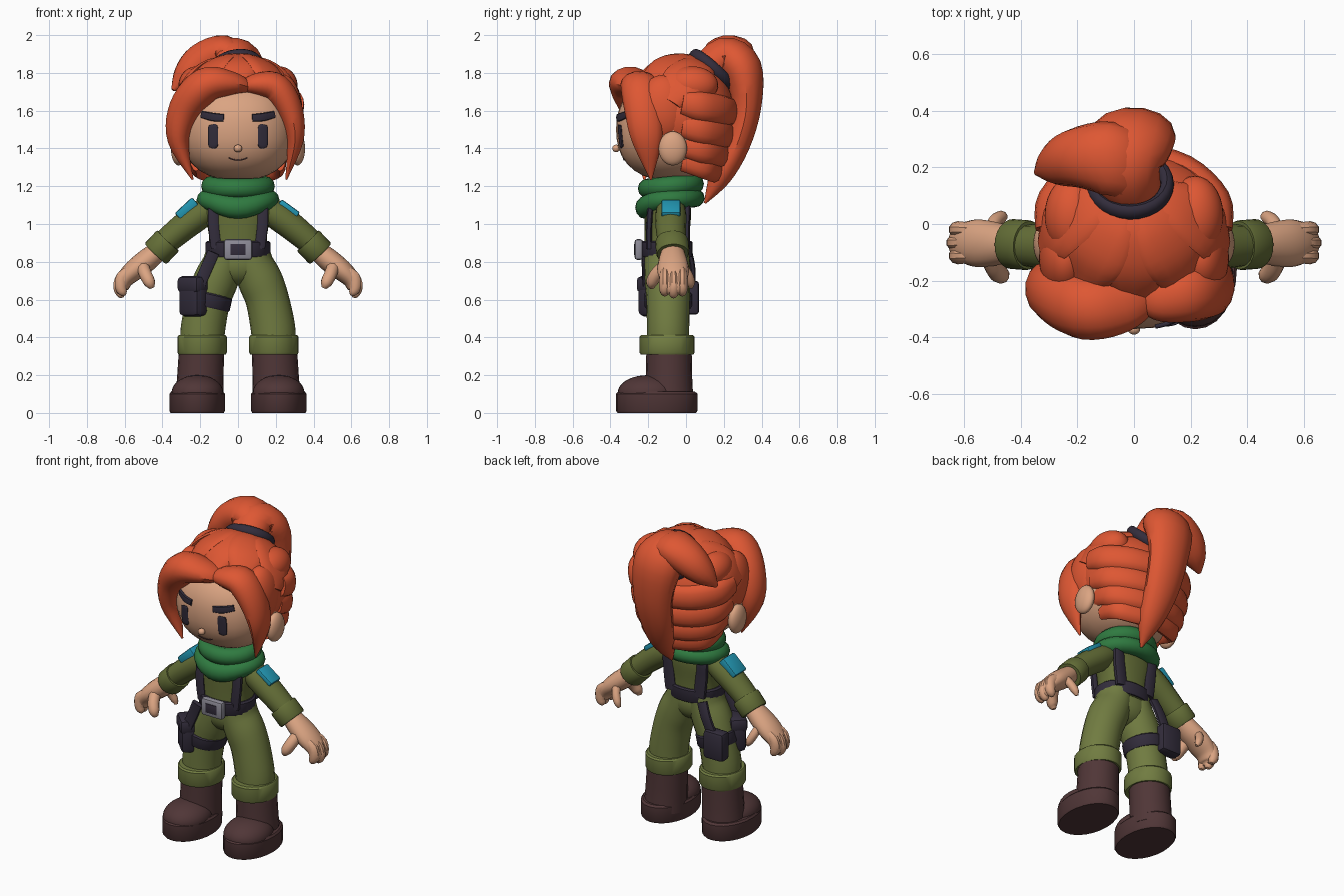
import bpy, bmesh, math
from mathutils import Vector, Matrix

cube = bpy.data.objects.get("Cube")
if cube:
    bpy.data.objects.remove(cube)


def mat(name, code):
    def lin(i):
        c = int(code[i:i + 2], 16) / 255
        return c / 12.92 if c < 0.04 else ((c + 0.055) / 1.055) ** 2.4
    m = bpy.data.materials.new(name)
    col = (lin(0), lin(2), lin(4), 1)
    m.diffuse_color = col
    m.use_nodes = True
    bsdf = m.node_tree.nodes["Principled BSDF"]
    bsdf.inputs["Base Color"].default_value = col
    bsdf.inputs["Roughness"].default_value = 0.8
    return m


SKIN = mat("skin", "DBA482")
HAIR = mat("orange hair", "DE5733")
PANTS = mat("olive trousers", "717C41")
JACKET = mat("dark olive jacket", "646E37")
DARK = mat("dark navy", "332D3C")
BOOT = mat("brown leather", "503637")
SCARF = mat("green scarf", "2F7A40")
TEAL = mat("teal patch", "2398B4")
STEEL = mat("grey metal", "8E8C98")


def finish(name, bm, m, mirror=False):
    bmesh.ops.recalc_face_normals(bm, faces=bm.faces)
    me = bpy.data.meshes.new(name)
    bm.to_mesh(me)
    bm.free()
    for p in me.polygons:
        p.use_smooth = True
    me.set_sharp_from_angle(angle=math.radians(38))
    me.materials.append(m)
    ob = bpy.data.objects.new(name, me)
    bpy.context.scene.collection.objects.link(ob)
    if mirror:
        ob.modifiers.new("Mirror", 'MIRROR')
    return ob


def blob(name, c, r, m, p=2, mirror=False):
    """Rounded superellipsoid."""
    bm = bmesh.new()
    bmesh.ops.create_uvsphere(bm, u_segments=28, v_segments=18, radius=1)
    for v in bm.verts:
        v.co /= sum(abs(k) ** p for k in v.co) ** (1 / p)
        v.co = Vector(c) + Vector([k * s for k, s in zip(v.co, r)])
    return finish(name, bm, m, mirror)


def box(name, c, size, m, axis='Z', turn=0, bevel=0.015):
    bm = bmesh.new()
    bmesh.ops.create_cube(bm, size=1)
    bmesh.ops.scale(bm, vec=size, verts=bm.verts)
    bmesh.ops.bevel(bm, geom=bm.edges[:], offset=bevel, segments=2, affect='EDGES', profile=0.5)
    bm.transform(Matrix.Translation(c) @ Matrix.Rotation(math.radians(turn), 4, axis))
    return finish(name, bm, m)


def spline(pts, steps):
    out = []
    for i in range(len(pts) - 1):
        p0, p1, p2, p3 = pts[max(i - 1, 0)], pts[i], pts[i + 1], pts[min(i + 2, len(pts) - 1)]
        for s in range(steps):
            t = s / steps
            out.append([0.5 * (2 * b + (c - a) * t + (2 * a - 5 * b + 4 * c - d) * t * t
                               + (3 * b - a - 3 * c + d) * t ** 3)
                        for a, b, c, d in zip(p0, p1, p2, p3)])
    return out + [list(pts[-1])]


def sweep(name, pts, m, hint=(1, 0, 0), sides=16, steps=4, p=2, closed=False, mirror=False):
    """Tube through (x, y, z, a, b): a is the half size along hint, b across it."""
    pts = pts if closed or steps == 1 else spline(pts, steps)
    bm, rings, n = bmesh.new(), [], len(pts)
    for i, (x, y, z, a, b) in enumerate(pts):
        nxt = pts[(i + 1) % n] if closed else pts[min(i + 1, n - 1)]
        prv = pts[i - 1] if closed else pts[max(i - 1, 0)]
        t = (Vector(nxt[:3]) - Vector(prv[:3])).normalized()
        pos = Vector((x, y, z))
        h = hint(pos) if callable(hint) else Vector(hint)
        u = (h - t * h.dot(t)).normalized()
        w = t.cross(u)
        ring = []
        for k in range(sides):
            c, s = math.cos(math.tau * k / sides), math.sin(math.tau * k / sides)
            f = (abs(c) ** p + abs(s) ** p) ** (-1 / p)
            ring.append(bm.verts.new(pos + u * max(a, .002) * c * f + w * max(b, .002) * s * f))
        rings.append(ring)
    for i in range(n if closed else n - 1):
        r, q = rings[i], rings[(i + 1) % n]
        for k in range(sides):
            j = (k + 1) % sides
            bm.faces.new((r[k], r[j], q[j], q[k]))
    if not closed:
        bm.faces.new(rings[0])
        bm.faces.new(rings[-1])
    return finish(name, bm, m, mirror)


def cuff(name, start, end, a, b, m, hint=(1, 0, 0), p=2.05, mirror=False):
    """Short tube with softened rims."""
    s, e = Vector(start), Vector(end)
    pts = [(*s.lerp(e, t), a * k, b * k) for t, k in ((0, .96), (.1, 1), (.9, 1), (1, .94))]
    return sweep(name, pts, m, hint, 24, 1, p, mirror=mirror)


def hoop(name, centre, u, v, m, hint, a, b, dip=0):
    """Closed ring; dip lowers its front in a soft point."""
    pts = []
    for k in range(28):
        t = math.tau * k / 28
        q = Vector(centre) + Vector(u) * math.cos(t) + Vector(v) * math.sin(t)
        f = max(0, -math.sin(t)) ** 3
        pts.append((q.x, q.y, q.z - dip * f, a + dip * f * .3, b))
    return sweep(name, pts, m, hint, 12, closed=True)


# Head and face
HC, HR, HP = (0, -.08, 1.5), (.305, .29, .27), 2.3


def face(x, z, a, b):
    d = 1 - abs(x / HR[0]) ** HP - abs((z - HC[2]) / HR[2]) ** HP
    return (x, HC[1] - HR[1] * d ** (1 / HP), z, a, b)


blob("head", HC, HR, SKIN, HP)
blob("nose", (0, -.37, 1.4), (.022, .02, .02), SKIN)
blob("ears", (.315, -.07, 1.4), (.04, .075, .09), SKIN, mirror=True)
sweep("eyes", [face(.132, z, a, .008) for z, a in ((1.405, .014), (1.42, .027), (1.51, .027), (1.525, .014))],
      DARK, (1, .2, 0), steps=3, p=3, mirror=True)
sweep("eyebrows", [face(x, z, a, .009) for x, z, a in ((.075, 1.562, .019), (.13, 1.566, .022), (.192, 1.58, .018))],
      DARK, (0, 0, 1), p=4, mirror=True)
sweep("mouth", [face(x, 1.338 + x * x * 5, .003, .003) for x in (-.05, -.03, 0, .03, .05)], BOOT, (0, 0, 1), 6)
sweep("neck", [(0, -.08, 1.12, .075, .075), (0, -.08, 1.3, .075, .075)], SKIN, steps=1)

# Hair cap with locks gathered to the tie
CC, CR = Vector((0, -.02, 1.59)), (.325, .275, .285)
blob("hair_cap", CC, CR, HAIR, 2.1)
blob("nape_hair", (0, .05, 1.42), (.26, .17, .16), HAIR)
blob("temple_hair", (.24, -.12, 1.61), (.095, .14, .18), HAIR, mirror=True)
blob("crown_puffs", (.215, .03, 1.735), (.1, .14, .1), HAIR, mirror=True)
tie_dir = Vector((0, .47, .8)).normalized()
for i, az in enumerate((-90, -52, -128, -15, -165)):
    t = math.radians(az)
    el = math.radians(33 if i < 3 else 12)
    d0 = Vector((math.cos(t) * math.cos(el), math.sin(t) * math.cos(el), math.sin(el)))
    pts = []
    for f, w in ((0, .07), (.3, .115), (.65, .1), (1, .04)):
        d = d0.slerp(tie_dir, f)
        q = CC + Vector([k * r for k, r in zip(d, CR)])
        pts.append((*q, .028, w))
    sweep(f"top_lock_{i + 1}", pts, HAIR, lambda q: q - CC, 12)
for i, (z, k) in enumerate(((1.62, 1.06), (1.5, .98), (1.4, .88), (1.32, .74))):
    sweep(f"back_lock_{i + 1}", [(.3 * k, -.02, z + .02, .06, .03), (.28 * k, .09, z, .078, .043),
                                 (.17 * k, .19 * k, z - .02, .078, .043), (0, .24 * k, z - .03, .07, .04)],
          HAIR, (0, 0, 1), 12, mirror=True)

# Fringe
sweep("right_fringe", [(.06, -.24, 1.725, .06, .03), (-.04, -.28, 1.745, .1, .065), (-.17, -.295, 1.735, .113, .095),
                       (-.28, -.245, 1.61, .105, .088), (-.315, -.22, 1.44, .08, .058), (-.24, -.22, 1.235, .005, .005)],
      HAIR, (0, 1, 0), 14, 5)
sweep("left_fringe", [(.03, -.24, 1.725, .06, .03), (.1, -.26, 1.74, .085, .06), (.2, -.24, 1.72, .105, .08),
                      (.275, -.225, 1.6, .1, .07), (.302, -.205, 1.44, .08, .045), (.255, -.185, 1.235, .005, .005)],
      HAIR, (0, 1, 0), 14, 5)

# Ponytail
hoop("hair_tie", (-.015, .14, 1.81), (.132, 0, .02), (0, .098, -.086), DARK, (0, .66, .75), .032, .024)
sweep("ponytail", [(0, .1, 1.79, .1, .1), (-.03, .2, 1.89, .125, .1), (-.01, .295, 1.82, .155, .11),
                   (.01, .32, 1.62, .13, .08), (.02, .27, 1.42, .11, .07), (.03, .18, 1.25, .075, .06),
                   (.03, .1, 1.11, .006, .006)], HAIR, sides=14)
sweep("ponytail_side_lock", [(.03, .15, 1.85, .09, .06), (-.07, .225, 1.91, .13, .09), (-.19, .235, 1.86, .11, .1),
                             (-.28, .21, 1.78, .075, .07), (-.345, .18, 1.71, .01, .01)],
      HAIR, (0, 1, 0), 14)

# Torso, scarf and straps
sweep("jacket", [(0, -.1, .82, .155, .12), (0, -.1, .95, .155, .12), (0, -.095, 1.07, .18, .122),
                 (0, -.09, 1.14, .155, .105), (0, -.08, 1.19, .09, .08)], JACKET, sides=24, p=2.4)
hoop("scarf_upper", (0, -.08, 1.2), (.145, 0, 0), (0, .125, .012), SCARF, (0, 0, 1), .052, .05)
hoop("scarf_lower", (0, -.085, 1.13), (.165, 0, 0), (0, .13, .008), SCARF, (0, 0, 1), .05, .054, .035)
sweep("shoulder_straps", [(.115, -.195, .87, .028, .016), (.13, -.195, 1.0, .028, .016), (.13, -.175, 1.12, .028, .016),
                          (.125, -.08, 1.17, .03, .016), (.125, 0, 1.12, .032, .016), (.115, .005, 1.0, .037, .016),
                          (.1, .005, .87, .037, .016)], DARK, sides=12, p=5, mirror=True)
cuff("belt", (0, -.105, .825), (0, -.105, .91), .172, .14, DARK, p=2.15)
box("buckle", (0, -.25, .865), (.15, .045, .11), STEEL)
box("buckle_centre", (0, -.272, .865), (.08, .009, .058), DARK, bevel=.003)

# Arms and hands
sweep("sleeves", [(.12, -.08, 1.1, .07, .06), (.2, -.08, 1.05, .082, .075), (.3, -.08, .975, .08, .073),
                  (.4, -.075, .89, .072, .066)], JACKET, (0, 1, 0), mirror=True)
cuff("sleeve_cuffs", (.37, -.075, .912), (.437, -.07, .842), .088, .08, JACKET, (0, 1, 0), mirror=True)
box("left_shoulder_patch", (.27, -.08, 1.082), (.12, .1, .035), TEAL, 'Y', 36, .01)
box("right_shoulder_patch", (-.272, -.085, 1.08), (.125, .115, .052), TEAL, 'Y', -43, .01)
sweep("palms", [(.41, -.07, .87, .055, .05), (.48, -.07, .81, .075, .06), (.55, -.068, .755, .084, .056),
                (.6, -.066, .705, .073, .046), (.618, -.066, .655, .062, .036), (.612, -.066, .63, .045, .014)],
      SKIN, (0, 1, 0), mirror=True)
for i in range(3):
    y = -.112 + i * .046
    d = .01 * (i != 1)
    sweep(f"finger_{i + 1}", [(.56, y, .755, .024, .03), (.612, y, .72, .029, .034), (.63 - d, y, .665, .03, .032),
                              (.618 - d, y, .625 + d, .024, .023), (.612 - d, y, .61 + d, .01, .008)],
          SKIN, (0, 1, 0), 10, 3, mirror=True)
for name, y, d, r in (("thumbs", -.1, -.08, .035), ("small_fingers", -.03, .055, .025)):
    sweep(name, [(.51, y, .79, r, r), (.49, y + d * .7, .735, r, r), (.468, y + d, .69, r * .9, r * .9),
                 (.455, y + d, .662, r * .4, r * .4)], SKIN, (0, 1, 0), 10, mirror=True)

# Trousers and boots
blob("seat", (0, -.1, .8), (.165, .118, .125), PANTS, 2.2)
sweep("trousers", [(.065, -.1, .87, .1, .118), (.08, -.1, .79, .108, .12), (.118, -.098, .7, .118, .12),
                   (.155, -.095, .6, .115, .115), (.185, -.095, .45, .118, .112), (.19, -.095, .35, .115, .11)],
      PANTS, sides=20, mirror=True)
cuff("trouser_cuffs", (.19, -.1, .31), (.19, -.1, .412), .131, .146, PANTS, mirror=True)
sweep("boot_shafts", [(.205, -.09, .06, .128, .13), (.2, -.09, .18, .123, .123), (.193, -.09, .33, .12, .12)],
      BOOT, sides=20, mirror=True)
cuff("boot_soles", (.216, -.155, 0), (.216, -.155, .112), .147, .216, BOOT, mirror=True)
blob("boot_toes", (.215, -.2, .105), (.137, .162, .095), BOOT, 2.05, mirror=True)

# Thigh pouches
cuff("thigh_strap", (-.165, -.095, .56), (-.148, -.095, .635), .122, .126, DARK)
box("front_pouch", (-.235, -.175, .615), (.15, .1, .21), DARK, 'Z', -45, .03)
box("front_pouch_flap", (-.237, -.178, .68), (.156, .106, .09), DARK, 'Z', -45, .025)
box("back_pouch", (-.235, .03, .61), (.14, .08, .18), DARK, bevel=.02)
for name, y0, y1 in (("front_hanger", -.225, -.22), ("back_hanger", .02, .035)):
    sweep(name, [(-.13, y0, .85, .032, .014), (-.165, y1, .77, .032, .014), (-.205, y1, .68, .032, .014)],
          DARK, sides=12, p=5)
